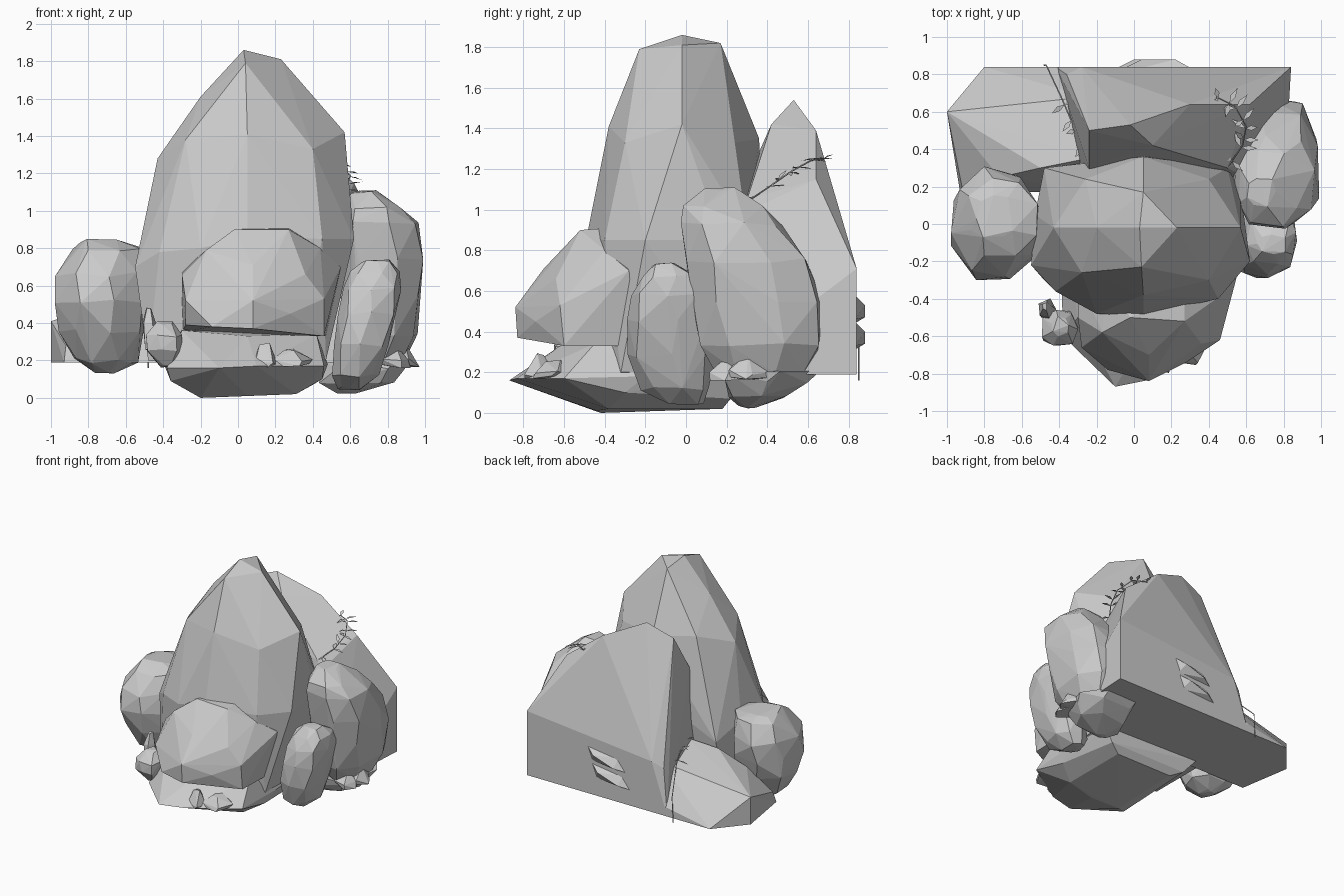
import bpy, bmesh, math, random
from mathutils import Vector

random.seed(4)


def hull(name, points):
    """Faceted rock: convex hull of a point cloud, flat shaded."""
    bm = bmesh.new()
    for p in points:
        bm.verts.new(p)
    res = bmesh.ops.convex_hull(bm, input=bm.verts)
    junk = {g for g in res["geom_interior"] + res["geom_unused"] if isinstance(g, bmesh.types.BMVert)}
    bmesh.ops.delete(bm, geom=list(junk), context='VERTS')
    bmesh.ops.recalc_face_normals(bm, faces=bm.faces)
    me = bpy.data.meshes.new(name)
    bm.to_mesh(me)
    bm.free()
    ob = bpy.data.objects.new(name, me)
    bpy.context.collection.objects.link(ob)
    return ob


def boulder(name, sections, sides=8, jitter=0.015, power=0.8, turn=0.0):
    """Rock from horizontal sections (z, x0, x1, y0, y1)."""
    pts = []
    for k, (z, x0, x1, y0, y1) in enumerate(sections):
        for i in range(sides):
            a = 2 * math.pi * i / sides + turn + 0.12 * (k % 2)
            c, s = math.cos(a), math.sin(a)
            u = math.copysign(abs(c) ** power, c)
            v = math.copysign(abs(s) ** power, s)
            j = [random.uniform(-jitter, jitter) for _ in range(3)]
            pts.append(((x0 + x1) / 2 + u * (x1 - x0) / 2 + j[0],
                        (y0 + y1) / 2 + v * (y1 - y0) / 2 + j[1], max(0, z + j[2])))
    return hull(name, pts)


# Tall central rock
hull("central_peak", [(.03, -.02, 1.86), (.04, -.23, 1.79), (.23, -.02, 1.81), (.05, .17, 1.82), (-.20, -.02, 1.61),
                      (.57, -.02, 1.42), (.05, -.38, 1.41), (.40, -.30, 1.33), (-.28, -.26, 1.38), (.05, .36, 1.35),
                      (-.43, -.02, 1.28), (.40, .24, 1.33), (-.26, .24, 1.38), (.05, -.49, .86), (.62, -.20, .85),
                      (.45, -.40, .85), (-.20, -.48, .80), (-.42, -.36, .78), (-.55, -.22, .70), (-.53, .05, .70),
                      (-.48, .30, .60), (.06, .37, .90), (.50, .30, .90), (.57, .18, .85), (-.48, -.30, .20),
                      (-.48, .25, .20), (.47, -.32, .20), (.47, .25, .20), (-.20, -.42, .17), (.30, -.42, .17)])

# Overhanging front boulder
hull("front_boulder", [(.08, -.84, .52), (.08, -.83, .37), (-.14, -.78, .38), (-.28, -.66, .52), (-.28, -.60, .39),
                       (.46, -.62, .53), (.46, -.60, .33), (.55, -.28, .70), (.47, -.25, .33), (-.30, -.50, .66),
                       (-.30, -.28, .68), (-.30, -.28, .35), (-.17, -.58, .79), (.08, -.70, .71), (.27, -.52, .90),
                       (-.02, -.50, .90), (.27, -.38, .91), (.08, -.38, .90), (.44, -.40, .80), (-.15, -.30, .80),
                       (.36, -.64, .66), (.28, -.74, .45)])

# Low slab under the front, rising beneath the boulder
hull("front_slab", [(-.10, -.87, .16), (.10, -.83, .17), (.46, -.60, .17), (.48, -.2, .18), (.46, .22, .19),
                    (-.38, -.60, .16), (-.40, .25, .19), (-.36, -.55, .09), (-.2, -.42, 0), (.05, -.44, .01),
                    (.31, -.38, .02), (.31, .18, .02), (-.2, .18, .02), (.45, -.3, .1), (.4, .22, .07), (-.3, .22, .07),
                    (-.30, -.50, .36), (.42, -.45, .34), (-.3, -.2, .37), (.4, -.2, .35), (.05, -.62, .33)])

# Large back slab with a vertical rear face
hull("back_slab", [(-.42, .84, .19), (.84, .84, .19), (.80, .15, .19), (-.28, .15, .19),
                   (.84, .84, .71), (-.36, .80, .55), (-.22, .66, .93), (-.28, .84, .60), (-.24, .50, 1.46),
                   (-.02, .53, 1.54), (.30, .64, 1.39), (.62, .64, 1.15), (.56, .32, 1.0),
                   (-.24, .3, 1.15), (.5, .3, 1.05), (.1, .42, 1.42)])

# Low back-left slab
hull("back_left_slab", [(-1, .60, .19), (-1, .60, .41), (-.80, .84, .19), (-.30, .84, .19), (-.93, .17, .19),
                        (-.2, .17, .19), (-.92, .2, .28), (-.72, .25, .45), (-.25, .35, .60), (-.25, .68, .53),
                        (-.5, .3, .56), (-.42, .84, .26)])

# Right-hand boulders
boulder("right_boulder", [(.20, .55, .90, .15, .62), (.34, .54, .96, .06, .68), (.55, .52, .99, .03, .69),
                          (.75, .52, 1.0, 0, .60), (.93, .53, .98, -.03, .48), (1.01, .56, .88, -.02, .40),
                          (1.10, .60, .76, .08, .24)], 8, 0.012, 0.8, 0.2)
boulder("right_foot_slab", [(.03, .54, .62, .26, .34), (.08, .44, .83, .20, .50), (.15, .44, .90, .17, .62),
                            (.20, .44, .92, .17, .68)], 6, 0.008)
boulder("small_right_boulder", [(.05, .53, .66, -.10, .08), (.12, .50, .75, -.22, .12), (.28, .51, .80, -.29, .14),
                                (.45, .53, .85, -.30, .13), (.58, .56, .88, -.26, .09), (.67, .60, .87, -.21, .05),
                                (.73, .66, .82, -.17, -.05)], 8, 0.01, 0.75)

# Left boulder
boulder("left_boulder", [(.13, -.76, -.66, -.06, .06), (.20, -.88, -.54, -.16, .16), (.36, -.97, -.50, -.25, .24),
                         (.52, -.98, -.50, -.32, .29), (.66, -.97, -.50, -.28, .30), (.79, -.89, -.51, -.18, .25),
                         (.84, -.84, -.62, -.08, .16)], 8, 0.014, 0.9, 0.2)

# Small stones
boulder("front_left_pebble", [(.17, -.42, -.34, -.60, -.50), (.25, -.49, -.30, -.66, -.46),
                              (.33, -.49, -.30, -.66, -.46), (.40, -.44, -.34, -.60, -.50)], 7, 0.01)
boulder("front_left_shard", [(.26, -.50, -.42, -.52, -.40), (.40, -.51, -.44, -.50, -.40),
                             (.48, -.49, -.46, -.46, -.42)], 5, 0.005)
for x, y, r, h in [(.14, -.72, .07, .11), (.28, -.65, .11, .07), (.86, .3, .10, .10), (.84, .2, .08, .08)]:
    boulder("ground_stone", [(.17, x - r, x + r, y - r, y + r), (.2, x - r, x + r, y - r, y + r),
                             (.18 + h, x - r * .4, x + r * .3, y - r * .4, y + r * .4)], 5, 0.012)

# Two shards set into the rear face
for x, z in [(.14, .49), (.10, .36)]:
    hull("rear_shard", [(x - .2, .83, z - .05), (x + .17, .83, z + .09), (x - .12, .83, z + .05), (x + .12, .83, z - .03),
                        (x - .1, .88, z - .02), (x + .08, .88, z + .04)])


def vine(name, path, leaf_from):
    """Thin stem along a path with pairs of pointed leaves."""
    cu = bpy.data.curves.new(name + "_stem", 'CURVE')
    cu.dimensions = '3D'
    cu.bevel_depth, cu.bevel_resolution = 0.004, 0
    sp = cu.splines.new('POLY')
    sp.points.add(len(path) - 1)
    for p, co in zip(sp.points, path):
        p.co = (*co, 1)
    bpy.context.collection.objects.link(bpy.data.objects.new(name + "_stem", cu))
    bm = bmesh.new()
    for a, b in zip(path[leaf_from:], path[leaf_from + 1:]):
        a, b = Vector(a), Vector(b)
        d = (b - a).normalized()
        side = d.cross(Vector((0, 0, 1))).normalized()
        for t in (0.3, 0.9):
            for s in (-1, 1):
                base = a.lerp(b, t)
                out = (side * s + d * random.uniform(-.2, .9) + Vector((0, 0, random.uniform(-.6, .6)))).normalized()
                w = out.cross(Vector((0, 0, 1))).normalized() * 0.014
                n = random.uniform(.05, .10)
                mid = base + out * n * .45 + Vector((0, 0, .006))
                bm.faces.new([bm.verts.new(v) for v in (base, mid + w, base + out * n, mid - w)])
    me = bpy.data.meshes.new(name + "_leaves")
    bm.to_mesh(me)
    bm.free()
    bpy.context.collection.objects.link(bpy.data.objects.new(name + "_leaves", me))


# Creeping vines
vine("back_vine", [(-.48, .85, .16), (-.47, .85, .36), (-.39, .68, .54), (-.33, .54, .59), (-.27, .41, .62)], 2)
vine("upper_vine", [(.50, .30, 1.04), (.58, .42, 1.12), (.60, .52, 1.19), (.54, .63, 1.25), (.44, .68, 1.25)], 0)
